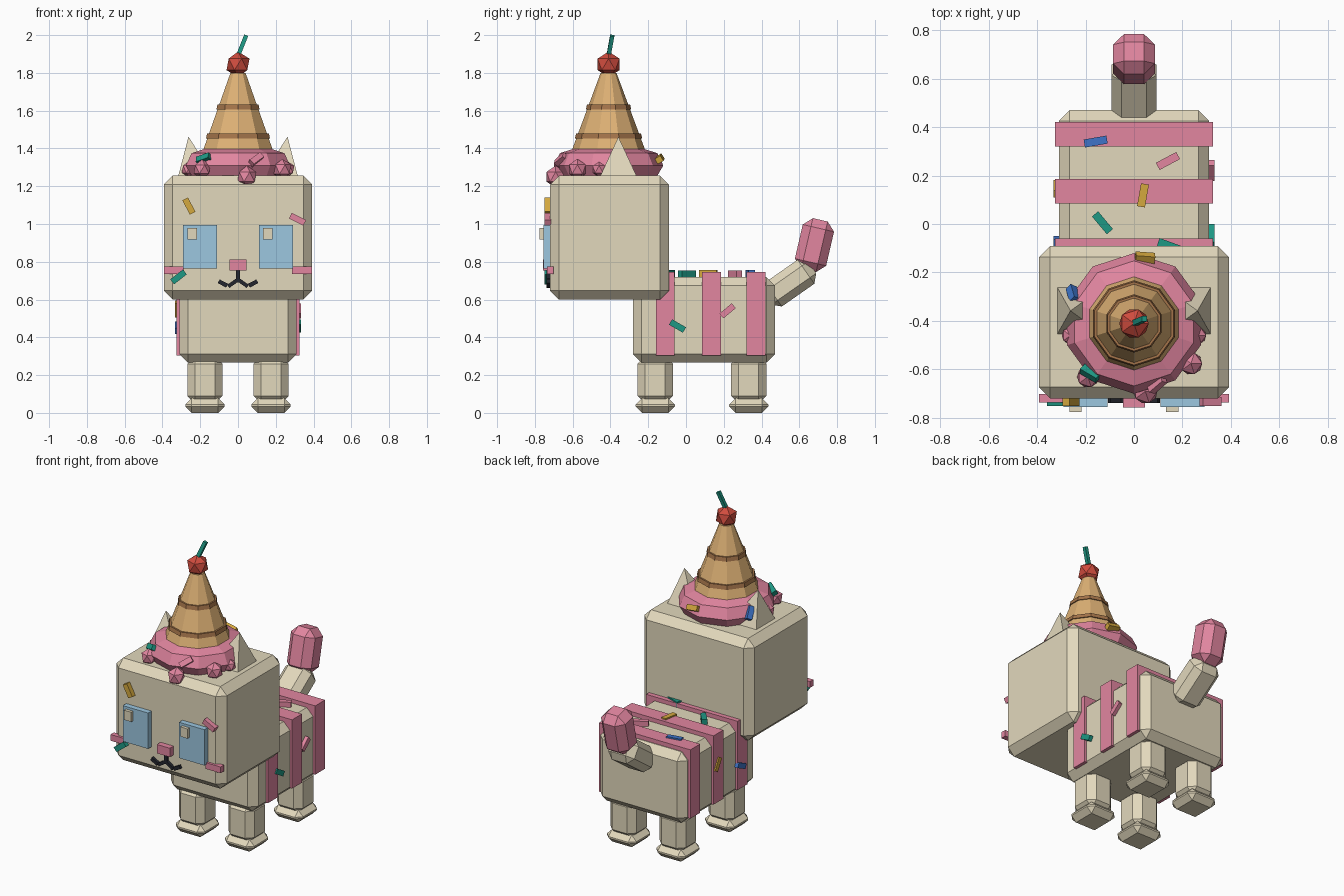
import bpy, bmesh, math
from mathutils import Matrix, Vector

if "Cube" in bpy.data.objects:
    bpy.data.objects.remove(bpy.data.objects["Cube"])

def lin(c):
    c /= 255
    return c / 12.92 if c <= 0.04045 else ((c + 0.055) / 1.055) ** 2.4

def material(name, *rgb):
    m = bpy.data.materials.new(name)
    m.diffuse_color = [lin(c) for c in rgb] + [1]
    m.use_nodes = True
    m.node_tree.nodes["Principled BSDF"].inputs["Base Color"].default_value = m.diffuse_color
    return m

cream = material("cream", 226, 216, 188)
pink = material("pink", 226, 134, 160)
sky = material("sky blue", 156, 199, 224)
waffle = material("waffle", 222, 177, 117)
brown = material("waffle brown", 164, 116, 74)
red = material("cherry red", 208, 76, 62)
teal = material("teal", 30, 152, 132)
yellow = material("yellow", 212, 168, 62)
blue = material("blue", 62, 116, 200)
black = material("black", 36, 38, 46)

def finish(bm, name, mat):
    bmesh.ops.recalc_face_normals(bm, faces=bm.faces)
    me = bpy.data.meshes.new(name)
    bm.to_mesh(me)
    bm.free()
    me.materials.append(mat)
    ob = bpy.data.objects.new(name, me)
    bpy.context.collection.objects.link(ob)
    return ob

def box(name, mat, center, size, chamfer=0, rot=Matrix()):
    bm = bmesh.new()
    bmesh.ops.create_cube(bm, size=1)
    bmesh.ops.scale(bm, vec=size, verts=bm.verts)
    if chamfer:
        bmesh.ops.bevel(bm, geom=bm.edges[:], offset=chamfer, segments=1, affect='EDGES')
    bmesh.ops.transform(bm, matrix=Matrix.Translation(center) @ rot.to_4x4(), verts=bm.verts)
    return finish(bm, name, mat)

def lathe(name, mat, profile, sides=10, y=-0.41):
    bm = bmesh.new()
    rings = []
    for r, z in profile:
        rings.append([bm.verts.new((r * math.sin(k * math.tau / sides),
                                    y + r * math.cos(k * math.tau / sides), z)) for k in range(sides)])
    for a, b in zip(rings, rings[1:]):
        for k in range(sides):
            j = (k + 1) % sides
            bm.faces.new((a[k], a[j], b[j], b[k]))
    bm.faces.new(rings[0])
    bm.faces.new(rings[-1])
    return finish(bm, name, mat)

def ball(name, mat, center, r, stretch=1):
    bm = bmesh.new()
    bmesh.ops.create_icosphere(bm, subdivisions=1, radius=r)
    bmesh.ops.scale(bm, vec=(1, 1, stretch), verts=bm.verts)
    bmesh.ops.translate(bm, vec=center, verts=bm.verts)
    return finish(bm, name, mat)

def strip(name, mat, center, u, v, angle, size):
    """Small bar lying in the plane of u and v, turned by angle from u."""
    u, v = Vector(u).normalized(), Vector(v).normalized()
    a = math.radians(angle)
    d = u * math.cos(a) + v * math.sin(a)
    n = u.cross(v)
    rot = Matrix((d, n.cross(d), n)).transposed()
    return box(name, mat, center, size, 0, rot)

# Head and body
box("head", cream, (0, -0.405, 0.928), (0.785, 0.63, 0.656), 0.047)
box("body", cream, (0, 0.095, 0.493), (0.62, 0.75, 0.455), 0.045)
for y in (-0.11, 0.135, 0.37):
    box("body_stripe", pink, (0, y, 0.526), (0.65, 0.1, 0.442))

# Legs and feet
for x in (-0.175, 0.175):
    for y, name in ((-0.163, "front"), (0.332, "back")):
        box(name + "_leg", cream, (x, y, 0.175), (0.186, 0.186, 0.25), 0.04)
        box(name + "_foot", cream, (x, y, 0.039), (0.208, 0.208, 0.078), 0.034)

# Tail
box("tail_base", cream, (0, 0.549, 0.687), (0.185, 0.155, 0.29), 0.04,
    Matrix.Rotation(math.radians(-55), 3, 'X'))
box("tail_tip", pink, (0, 0.68, 0.888), (0.172, 0.17, 0.275), 0.045,
    Matrix.Rotation(math.radians(-13), 3, 'X'))

# Ears: pyramids leaning outward
for s in (-1, 1):
    bm = bmesh.new()
    base = [bm.verts.new((s * x, y, 1.24)) for x, y in
            ((0.12, -0.46), (0.32, -0.46), (0.32, -0.255), (0.12, -0.255))]
    tip = bm.verts.new((s * 0.262, -0.358, 1.462))
    bm.faces.new(base)
    for k in range(4):
        bm.faces.new((base[k], base[(k + 1) % 4], tip))
    finish(bm, "ear", cream)

# Face
for x in (-0.2, 0.2):
    box("eye", sky, (x, -0.73, 0.88), (0.18, 0.05, 0.23))
    box("eye_highlight", cream, (x - 0.042, -0.75, 0.948), (0.05, 0.05, 0.062))
for s in (-1, 1):
    box("cheek", pink, (s * 0.338, -0.718, 0.755), (0.106, 0.035, 0.04))
    strip("mouth_inner", black, (s * 0.027, -0.725, 0.687), (s, 0, 0), (0, 0, 1), -35, (0.06, 0.02, 0.025))
    strip("mouth_outer", black, (s * 0.08, -0.725, 0.685), (s, 0, 0), (0, 0, 1), 28, (0.05, 0.022, 0.025))
box("mouth_line", black, (0, -0.725, 0.725), (0.02, 0.025, 0.07))
box("nose", pink, (0, -0.735, 0.783), (0.092, 0.045, 0.057))

# Frosting with drips
lathe("frosting", pink, [(0.255, 1.25), (0.29, 1.31), (0.258, 1.375), (0.18, 1.4)])
for x, y, z, r in ((-0.19, -0.63, 1.29, 0.05), (0.047, -0.69, 1.25, 0.056),
                   (0.235, -0.575, 1.29, 0.052), (-0.262, -0.46, 1.29, 0.04),
                   (0.262, -0.46, 1.29, 0.04)):
    ball("frosting_drip", pink, (x, y, z), r, 1.05)

# Waffle cone with rims
lathe("cone", waffle, [(0.2, 1.375), (0.042, 1.8)])
for z, r in ((1.466, 0.178), (1.62, 0.12)):
    lathe("cone_rim", brown, [(r, z - 0.013), (r - 0.006, z + 0.013)])

# Cherry and stem
ball("cherry", red, (0, -0.41, 1.845), 0.068)
strip("cherry_stem", teal, (0.022, -0.4, 1.945), (0.04, 0.018, 0.1), (1, 0, -0.4), 0, (0.115, 0.022, 0.022))

# Sprinkles: colour, place, angle, grouped by the surface they lie on
X, Y, Z = (1, 0, 0), (0, 1, 0), (0, 0, 1)
groups = {
    (X, Z): [(yellow, (-0.26, -0.732, 1.095), -62), (pink, (0.315, -0.732, 1.025), -27),
             (teal, (-0.315, -0.732, 0.72), 38)],
    (X, Y): [(blue, (-0.158, 0.34, 0.738), 10), (pink, (0.14, 0.26, 0.735), 28),
             (yellow, (0.037, 0.118, 0.738), 80), (teal, (-0.13, 0.005, 0.735), -50),
             (teal, (0.145, -0.09, 0.738), -20)],
    (Y, Z): [(teal, (0.315, -0.045, 0.46), -30), (pink, (0.315, 0.22, 0.54), 40),
             (yellow, (-0.315, 0.145, 0.55), 120), (blue, (-0.315, -0.095, 0.45), 25)],
}
for (u, v), items in groups.items():
    for mat, loc, angle in items:
        wide = 0.095 if v == Y else 0.085
        strip("sprinkle", mat, loc, u, v, angle, (wide, 0.033, 0.036))
for mat, x, y, z, angle in ((teal, -0.18, -0.615, 1.345, 20), (pink, 0.095, -0.66, 1.34, 35),
                            (yellow, 0.045, -0.14, 1.345, 10), (blue, -0.25, -0.29, 1.335, 60)):
    out = Vector((x, y + 0.41, 0)).normalized()
    side = Vector((-out.y, out.x, 0))
    strip("frosting_sprinkle", mat, (x, y, z), side, Vector(Z) - out * 0.6, angle, (0.08, 0.033, 0.036))
